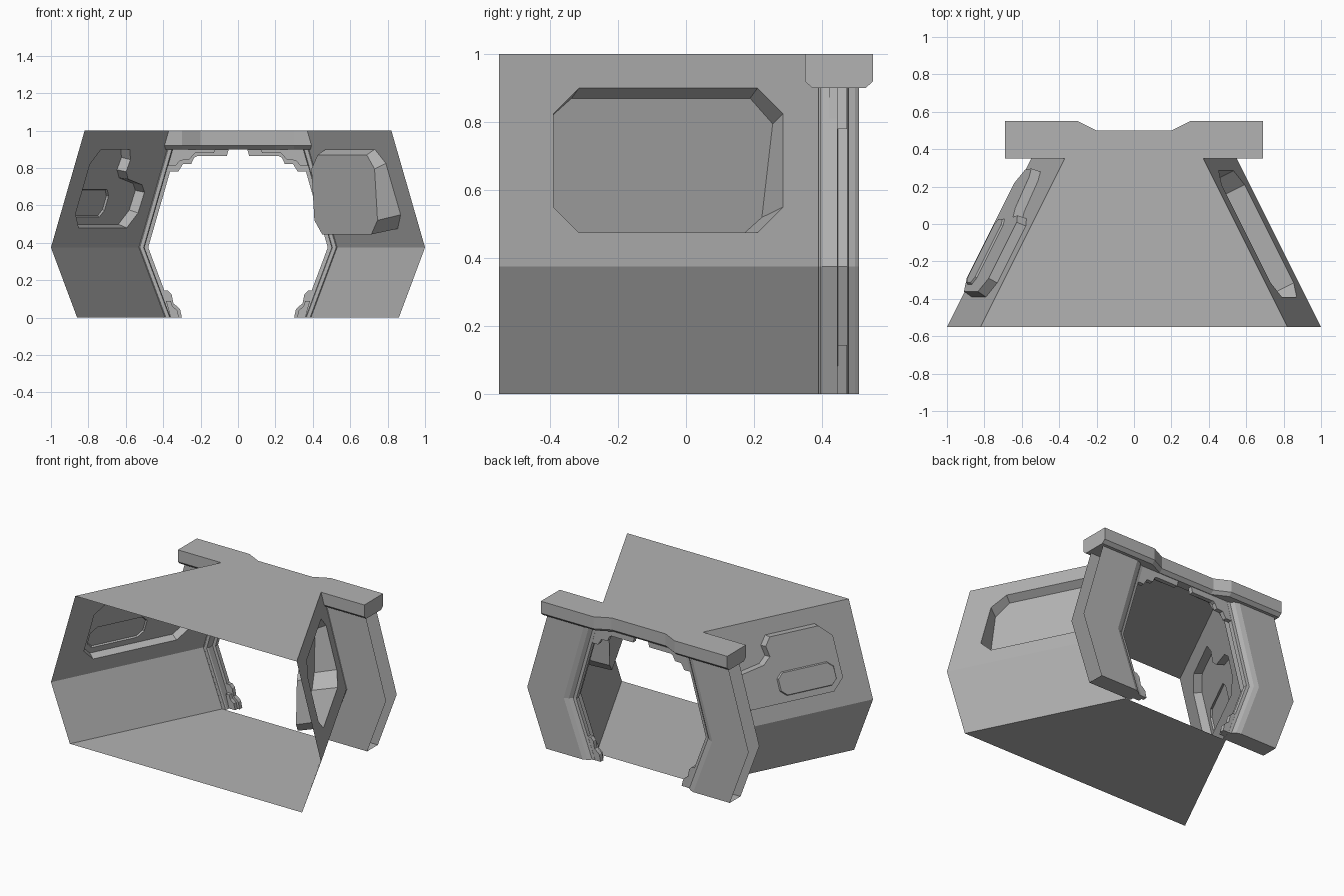
import bpy
from mathutils import Vector
from mathutils.geometry import tessellate_polygon

if "Cube" in bpy.data.objects:
    bpy.data.objects.remove(bpy.data.objects["Cube"])

BACK = 0.39          # y where the walls meet the door frame
N = (0.866, 0.433, 0.249)   # outward direction of an upper wall

grey = bpy.data.materials.new("mid_grey")
grey.diffuse_color = (0.45, 0.45, 0.45, 1)
grey.use_nodes = True
grey.node_tree.nodes["Principled BSDF"].inputs["Base Color"].default_value = grey.diffuse_color


def make(name, verts, faces):
    me = bpy.data.meshes.new(name)
    me.from_pydata([tuple(v) for v in verts], [], faces)
    me.validate()
    me.materials.append(grey)
    ob = bpy.data.objects.new(name, me)
    bpy.context.collection.objects.link(ob)
    return ob


class Sheet:
    """Collects vertices and faces for one part."""
    def __init__(self):
        self.v, self.f = [], []

    def poly(self, pts):
        b = len(self.v)
        self.v += pts
        self.f.append(list(range(b, b + len(pts))))

    def band(self, a, b, closed=True):
        n = len(a)
        for i in range(n if closed else n - 1):
            j = (i + 1) % n
            self.poly([a[i], a[j], b[j], b[i]])

    def holed(self, outer, hole):
        b = len(self.v)
        self.v += outer + hole
        for t in tessellate_polygon([outer, hole]):
            self.f.append([b + i for i in t])

    def finish(self, name):
        return make(name, self.v, self.f)


def wall_x(y, z):
    slope = 0.288 if z > 0.375 else -0.373
    return 1 - 0.5 * (y + 0.55) - slope * (z - 0.375)


def on_wall(s, y, z, d=0.0):
    return Vector((s * (wall_x(y, z) + d * N[0]), y + d * N[1], z + d * N[2]))


def octagon(y0, y1, z0, z1, c):
    return [(y0, z0 + c), (y0 + c, z0), (y1 - c, z0), (y1, z0 + c),
            (y1, z1 - c), (y1 - c, z1), (y0 + c, z1), (y0, z1 - c)]


def inset(poly, d):
    """Mitred inset of a counter-clockwise outline."""
    out = []
    for i, p in enumerate(poly):
        p = Vector(p)
        e0 = (p - Vector(poly[i - 1])).normalized()
        e1 = (Vector(poly[(i + 1) % len(poly)]) - p).normalized()
        n0, n1 = Vector((-e0.y, e0.x)), Vector((-e1.y, e1.x))
        out.append(tuple(p + (n0 + n1) * d / (1 + n0.dot(n1))))
    return out


def upper_outline(s):
    return [on_wall(s, y, z) for y, z in
            ((-0.55, 0.375), (BACK, 0.375), (BACK, 1), (-0.55, 1))]


# floor and ceiling sheets (the ceiling runs on to the lintel)
for name, z, end in (("floor", 0, BACK), ("ceiling", 1, 0.4)):
    sh = Sheet()
    sh.poly([on_wall(-1, -0.55, z), on_wall(1, -0.55, z),
             on_wall(1, end, z), on_wall(-1, end, z)])
    sh.finish(name)

# lower walls
for s, side in ((-1, "left"), (1, "right")):
    sh = Sheet()
    sh.poly([on_wall(s, y, z) for y, z in
             ((-0.55, 0), (BACK, 0), (BACK, 0.375), (-0.55, 0.375))])
    sh.finish(side + "_lower_wall")

# right upper wall: panel pushed inward to an upright face
rim = [on_wall(1, y, z) for y, z in octagon(-0.39, 0.285, 0.475, 0.9, 0.075)]
deep = []
for p in rim:
    t = (p.x - (0.795 - 0.5 * (p.y + 0.55))) / 1.1175
    deep.append(p + Vector((-0.894 * t, -0.447 * t, -0.03)))
sh = Sheet()
sh.holed(upper_outline(1), rim)
sh.band(rim, deep)
sh.poly(deep)
sh.finish("right_upper_wall")

# left upper wall: notched panel pushed outward, with a small raised hatch
notched = [(-.39, .555), (-.315, .48), (.2, .48), (.275, .56), (.28, .67), (.23, .71),
           (.065, .74), (.02, .78), (.03, .845), (-.01, .9), (-.315, .9), (-.39, .82)]
rim = [on_wall(-1, y, z) for y, z in notched]
raised = [on_wall(-1, y, z, 0.052) for y, z in inset(notched, 0.006)]
hatch = octagon(-0.345, 0.005, 0.525, 0.672, 0.035)
hatch_rim = [on_wall(-1, y, z, 0.052) for y, z in hatch]
hatch_face = [on_wall(-1, y, z, 0.062) for y, z in inset(hatch, 0.005)]
sh = Sheet()
sh.holed(upper_outline(-1), rim)
sh.band(rim, raised)
sh.holed(raised, hatch_rim)
sh.band(hatch_rim, hatch_face)
sh.poly(hatch_face)
sh.finish("left_upper_wall")

# door jambs: stepped profile (x at mid height, y) swept up the bent wall, open outside
profile = [(.82, .395), (.53, .395), (.525, .39), (.505, .39), (.50, .40), (.50, .445),
           (.48, .447), (.48, .475), (.50, .478), (.52, .497), (.55, .508), (.82, .508)]
for s, side in ((-1, "left"), (1, "right")):
    rings = [[Vector((s * (x - dx), y, z)) for x, y in profile]
             for z, dx in ((0, 0.14), (0.375, 0), (0.92, 0.157))]
    sh = Sheet()
    sh.band(rings[0], rings[1], False)
    sh.band(rings[1], rings[2], False)
    sh.poly(rings[0])
    sh.finish(side + "_door_jamb")

# lintel: chamfered beam, narrower in the middle
rings = []
for x, k in ((-.69, 0), (-.3, 0), (-.2, .05), (.2, .05), (.3, 0), (.69, 0)):
    f, b = 0.35 + k, 0.55 - k
    rings.append([Vector((x, y, z)) for y, z in
                  ((f, 1), (f, .92), (f + .022, .9), (b - .022, .9), (b, .92), (b, 1))])
sh = Sheet()
for a, b in zip(rings, rings[1:]):
    sh.band(a, b)
sh.poly(rings[0])
sh.poly(rings[-1])
sh.finish("lintel")


# stepped brackets in the corners of the doorway (x, z outlines)
def bracket(name, s, outline, y0, y1):
    a = [Vector((s * x, y0, z)) for x, z in outline]
    b = [Vector((s * x, y1, z)) for x, z in outline]
    sh = Sheet()
    sh.band(a, b)
    sh.poly(a)
    sh.poly(b)
    sh.finish(name)


foot = [(.30, 0), (.31, .045), (.325, .06), (.345, .075), (.355, .125), (.375, .145),
        (.40, .145), (.35, 0)]
foot_low = [(.315, 0), (.325, .04), (.35, .06), (.36, .09), (.385, .09), (.36, 0)]
head = [(.05, .9), (.06, .863), (.22, .863), (.235, .855), (.25, .822),
        (.295, .82), (.32, .78), (.375, .78), (.345, .9)]
head_low = [(.12, .9), (.13, .88), (.23, .88), (.26, .845), (.31, .84), (.335, .81),
            (.375, .81), (.355, .9)]
for s, side in ((-1, "left"), (1, "right")):
    bracket(side + "_foot_bracket", s, foot, 0.445, 0.474)
    bracket(side + "_foot_step", s, foot_low, 0.42, 0.445)
    bracket(side + "_head_bracket", s, head, 0.445, 0.474)
    bracket(side + "_head_step", s, head_low, 0.42, 0.445)
